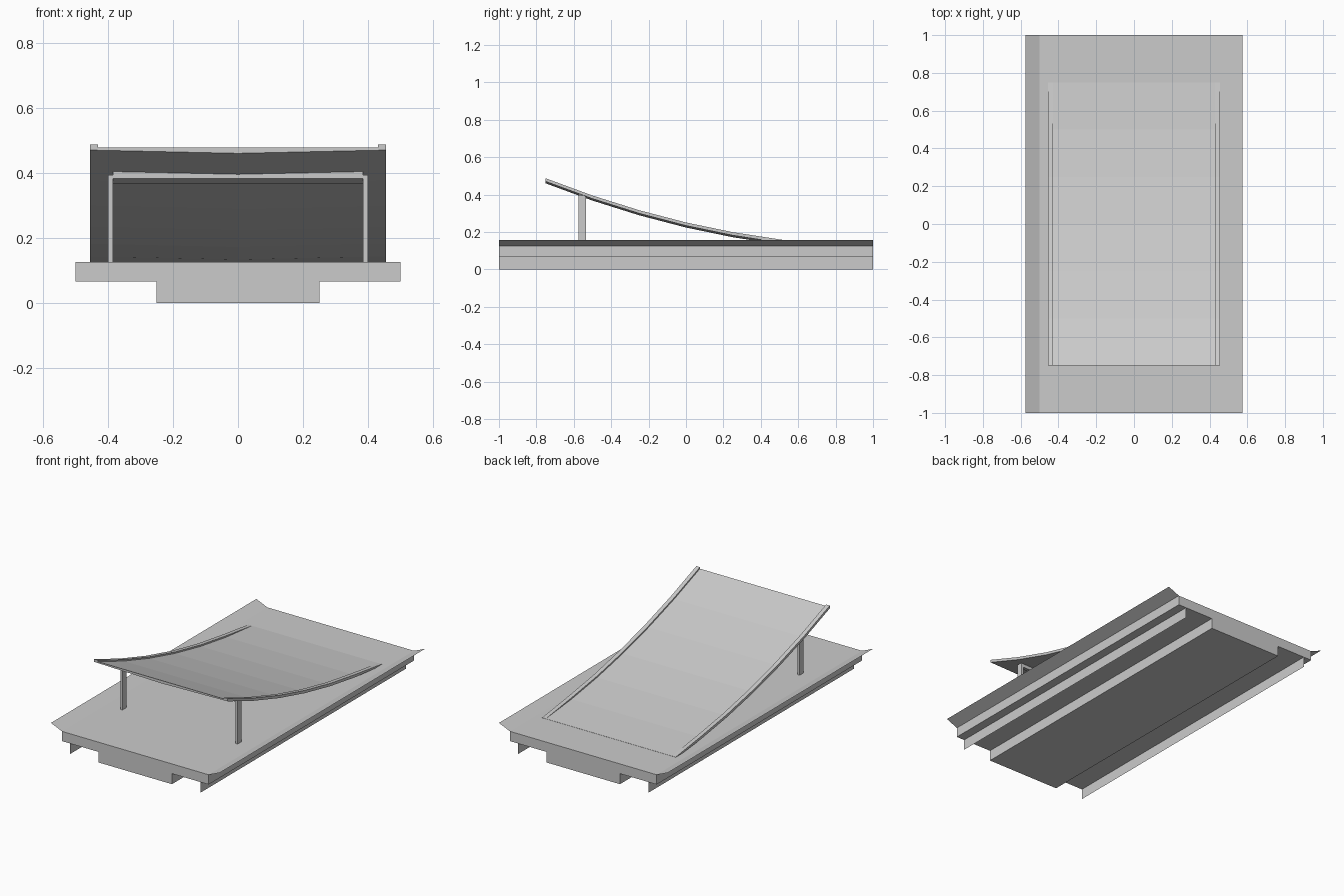
import bpy
import bmesh

cube = bpy.data.objects.get("Cube")
if cube:
    bpy.data.objects.remove(cube, do_unlink=True)

grey = bpy.data.materials.new("plain grey")
grey.use_nodes = True
colour = (0.6, 0.6, 0.6, 1)
grey.diffuse_color = colour
grey.node_tree.nodes["Principled BSDF"].inputs["Base Color"].default_value = colour


def loft(name, sections, closed=True):
    """Skin matching cross-sections; closed ones are capped into a solid."""
    bm = bmesh.new()
    rings = [[bm.verts.new(p) for p in s] for s in sections]
    n = len(rings[0])
    for a, b in zip(rings, rings[1:]):
        for i in range(n if closed else n - 1):
            j = (i + 1) % n
            bm.faces.new((a[i], a[j], b[j], b[i]))
    if closed:
        bm.faces.new(rings[0])
        bm.faces.new(rings[-1])
    bmesh.ops.recalc_face_normals(bm, faces=bm.faces)
    mesh = bpy.data.meshes.new(name)
    bm.to_mesh(mesh)
    bm.free()
    mesh.materials.append(grey)
    obj = bpy.data.objects.new(name, mesh)
    bpy.context.collection.objects.link(obj)
    return obj


def extrude_y(name, profile, y0=-1.0, y1=1.0, closed=True):
    return loft(name, [[(x, y, z) for x, z in profile] for y in (y0, y1)], closed)


def ramp_z(y):
    """Height of the curved deck surface."""
    u = 0.75 - y
    return 0.126 + 0.074 * u + 0.107 * u * u


# Stepped base slab with a narrower keel
half = [(0.25, 0), (0.25, 0.065), (0.5, 0.065), (0.5, 0.125)]
extrude_y("base", half + [(-x, z) for x, z in reversed(half)])

# Thin upturned edge flaps and underside runners
for side, s in (("left", 1), ("right", -1)):
    extrude_y(side + "_edge_flap", [(s * 0.5, 0.125), (s * 0.575, 0.157)], closed=False)
    extrude_y(side + "_runner", [(s * 0.445, 0.0), (s * 0.445, 0.065)], closed=False)

# Curved ramp deck, slightly thicker along its middle
W = 0.455
stations = [-0.75 + 0.25 * i for i in range(7)]
loft("ramp_deck", [[(-W, y, ramp_z(y)), (W, y, ramp_z(y)),
                    (W, y, ramp_z(y) - 0.008), (0, y, ramp_z(y) - 0.018),
                    (-W, y, ramp_z(y) - 0.008)] for y in stations])

# Raised side rails that taper out at the foot of the ramp
for side, s in (("left", 1), ("right", -1)):
    sections = []
    for y in stations:
        z, h = ramp_z(y), (0.009 if y < 0.6 else 0.0005)
        sections.append([(s * x, y, z + dz) for x, dz in
                         ((0.43, -0.004), (W, -0.004), (W, h), (0.43, h))])
    loft(side + "_rail", sections)

# Support posts and the sloped cross beam under the deck
Y0, Y1 = -0.575, -0.535
for side, s in (("left", 1), ("right", -1)):
    loft(side + "_post", [[(s * x, y, z) for x, y in
                           ((0.385, Y0), (0.4, Y0), (0.4, Y1), (0.385, Y1))]
                          for z in (0.125, ramp_z(Y1) - 0.004)])
loft("cross_beam", [[(x, y, ramp_z(y) - d) for x, d in
                     ((-0.385, 0.008), (0.385, 0.008), (0.385, 0.03), (-0.385, 0.03))]
                    for y in (Y0, Y1)])
